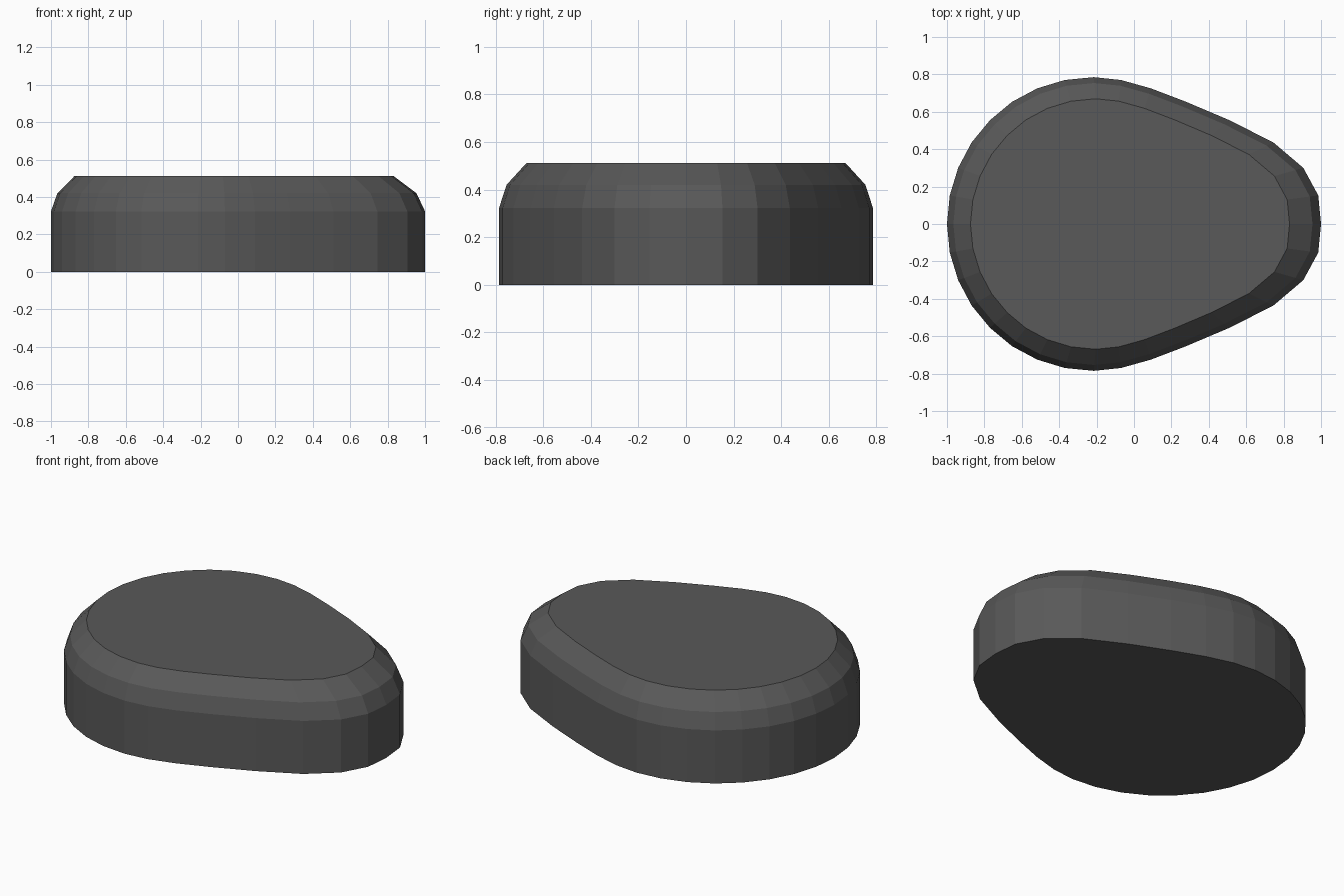
import bpy, bmesh, math

if "Cube" in bpy.data.objects:
    bpy.data.objects.remove(bpy.data.objects["Cube"])

# Egg outline: x stations for half of a 32-sided loop, y follows a sine
XS = [1.0, 0.985, 0.905, 0.745, 0.51, 0.28, 0.09, -0.07, -0.215,
      -0.37, -0.517, -0.653, -0.77, -0.868, -0.94, -0.985, -1.0]
R, N, CX = 0.785, 32, -0.145
outline = [(XS[min(i, N - i)], R * math.sin(2 * math.pi * i / N)) for i in range(N)]

# Side profile: (height, scale of outline) with a rounded upper edge
PROFILE = [(0.0, 1.0), (0.323, 1.0), (0.42, 0.96), (0.512, 0.853)]

bm = bmesh.new()
rings = [[bm.verts.new((CX + (x - CX) * s, y * s, z)) for x, y in outline]
         for z, s in PROFILE]

# Walls and bevel bands
for low, high in zip(rings, rings[1:]):
    for i in range(N):
        j = (i + 1) % N
        bm.faces.new((low[i], low[j], high[j], high[i]))

# Flat top and underside
bm.faces.new(rings[-1])
bm.faces.new(rings[0][::-1])

mesh = bpy.data.meshes.new("egg_shaped_pad")
bm.to_mesh(mesh)
bm.free()
pad = bpy.data.objects.new("egg_shaped_pad", mesh)
bpy.context.collection.objects.link(pad)

# Dark grey colour
dark = bpy.data.materials.new("dark_grey")
dark.diffuse_color = (0.1, 0.1, 0.1, 1)
dark.use_nodes = True
dark.node_tree.nodes["Principled BSDF"].inputs["Base Color"].default_value = dark.diffuse_color
mesh.materials.append(dark)
